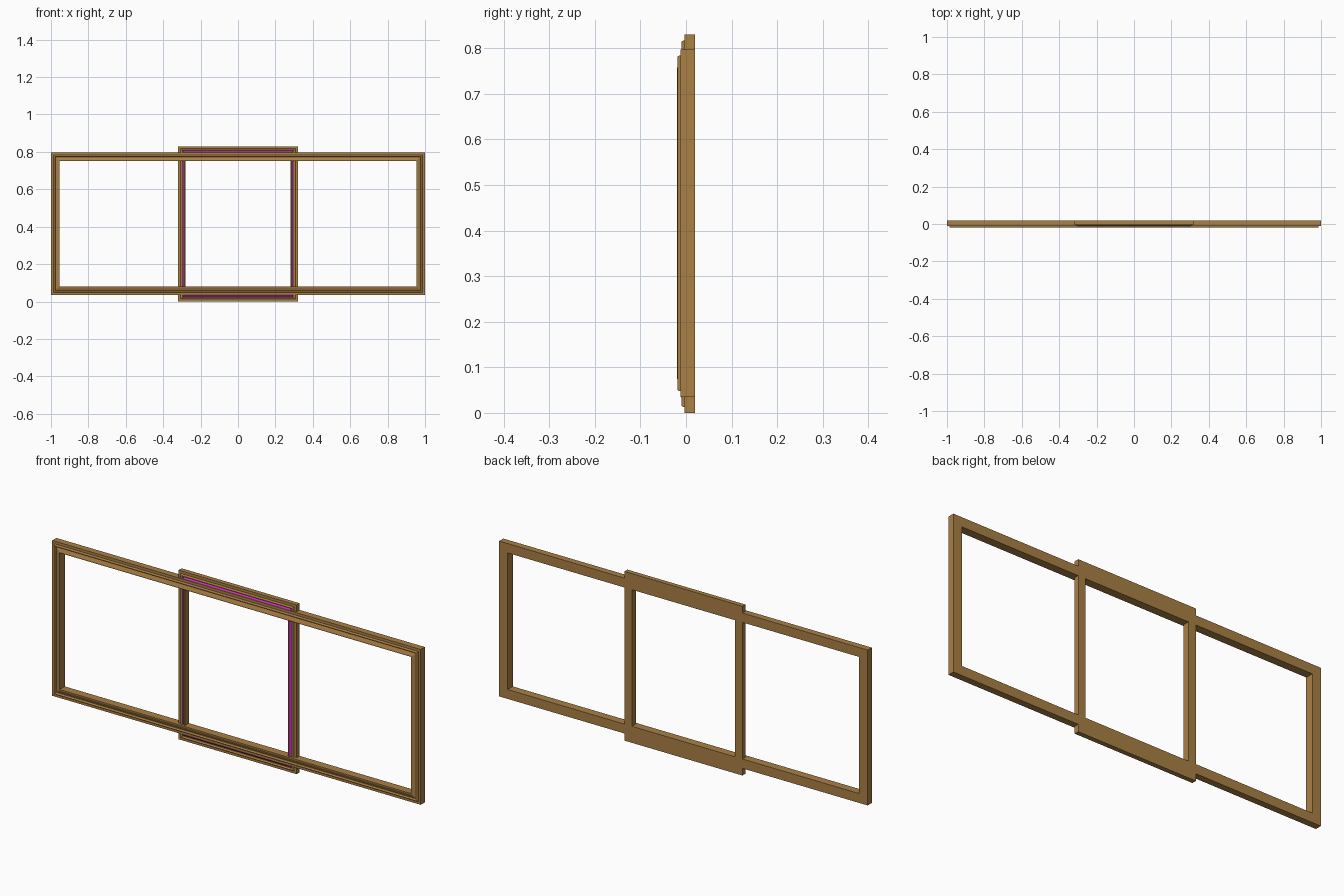
import bpy, math

if "Cube" in bpy.data.objects:
    bpy.data.objects.remove(bpy.data.objects["Cube"], do_unlink=True)


def material(name, rgb):
    m = bpy.data.materials.new(name)
    m.use_nodes = True
    m.diffuse_color = (*rgb, 1)
    m.node_tree.nodes["Principled BSDF"].inputs["Base Color"].default_value = (*rgb, 1)
    return m


WOOD = material("golden_brown", (0.40, 0.215, 0.06))
PINK = material("magenta", (0.60, 0.035, 0.48))
BACK = 0.02


def make_object(name, verts, faces, mats):
    mesh = bpy.data.meshes.new(name)
    mesh.from_pydata(verts, [], faces)
    for m in mats:
        mesh.materials.append(m)
    ob = bpy.data.objects.new(name, mesh)
    bpy.context.collection.objects.link(ob)
    return ob


def bar(name, x0, x1, z0, z1, y0):
    """Plain rectangular timber from its front plane to the shared back."""
    v = [(x, y, z) for x in (x0, x1) for y in (y0, BACK) for z in (z0, z1)]
    f = [(0, 1, 3, 2), (4, 6, 7, 5), (0, 4, 5, 1), (2, 3, 7, 6), (0, 2, 6, 4), (1, 5, 7, 3)]
    make_object(name, v, f, [WOOD])


def frame(name, half, z0, z1, width, front, painted):
    # Butted timbers: full length rails with posts between them
    bar(name + "_bottom_rail", -half, half, z0, z0 + width, front)
    bar(name + "_top_rail", -half, half, z1 - width, z1, front)
    for side, s in (("left", 1), ("right", -1)):
        xs = sorted((s * half, s * (half - width)))
        bar(f"{name}_{side}_post", *xs, z0 + width, z1 - width, front)

    # Moulding profile as (distance from outer edge, height above timber):
    # a round bead, a groove, then a slope up to the flat inner lip
    bead = [(0.018 - 0.005 * math.cos(a), 0.002 + 0.005 * math.sin(a))
            for a in (math.pi * i / 6 for i in range(7))]
    profile = [(0.013, -0.002)] + bead + [(0.025, 0.001), (width - 0.005, 0.008),
                                          (width, 0.008), (width, -0.002)]
    slope = len(bead) + 1
    verts, faces = [], []
    for sx, sz in ((-1, 0), (1, 0), (1, 1), (-1, 1)):
        for d, h in profile:
            verts.append((sx * (half - d), front - h, z1 - d if sz else z0 + d))
    n = len(profile)
    for c in range(4):
        for i in range(n):
            j, e = (i + 1) % n, (c + 1) % 4
            faces.append((c * n + i, e * n + i, e * n + j, c * n + j))
    ob = make_object(name + "_moulding", verts, faces, [WOOD, PINK])
    for p in ob.data.polygons:
        if painted and p.index % n == slope:
            p.material_index = 1


# Wide frame in front, narrow taller frame set into its middle
frame("wide_frame", 1.0, 0.035, 0.797, 0.046, -0.012, False)
frame("centre_frame", 0.32, 0.0, 0.83, 0.04, -0.003, True)
